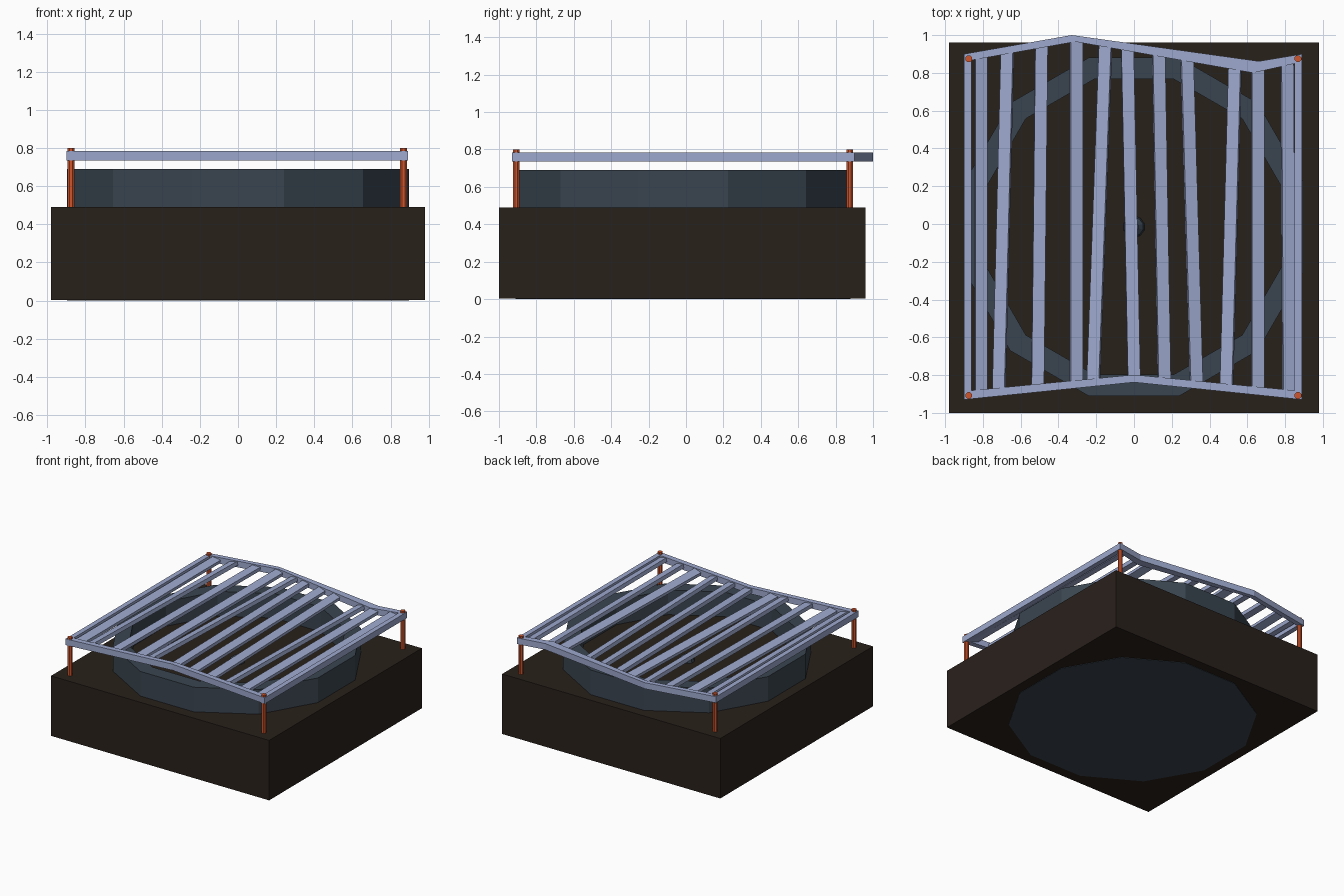
import bpy, bmesh, math
from mathutils import Vector, Matrix

if "Cube" in bpy.data.objects:
    bpy.data.objects.remove(bpy.data.objects["Cube"])


def material(name, rgb):
    m = bpy.data.materials.new(name)
    m.diffuse_color = (*rgb, 1)
    m.use_nodes = True
    m.node_tree.nodes["Principled BSDF"].inputs["Base Color"].default_value = m.diffuse_color
    return m


EARTH = material("dark_earth", (0.022, 0.015, 0.011))
IRON = material("dark_iron", (0.042, 0.06, 0.08))
STEEL = material("pale_steel", (0.34, 0.40, 0.62))
RUST = material("orange_rust", (0.62, 0.09, 0.025))


def finish(name, bm, mat):
    bmesh.ops.recalc_face_normals(bm, faces=bm.faces)
    me = bpy.data.meshes.new(name)
    bm.to_mesh(me)
    bm.free()
    me.materials.append(mat)
    ob = bpy.data.objects.new(name, me)
    bpy.context.collection.objects.link(ob)
    return ob


def prism(name, points, z0, z1, mat):
    bm = bmesh.new()
    face = bm.faces.new([bm.verts.new((x, y, z0)) for x, y in points])
    ext = bmesh.ops.extrude_face_region(bm, geom=[face], use_keep_orig=True)
    top = [v for v in ext["geom"] if isinstance(v, bmesh.types.BMVert)]
    bmesh.ops.translate(bm, verts=top, vec=(0, 0, z1 - z0))
    return finish(name, bm, mat)


def lathe(name, profile, sides, centre, mat):
    # closed surface from (radius, z) rings, capped at both ends
    bm = bmesh.new()
    rings = []
    for r, z in profile:
        angles = [2 * math.pi * (i + 0.5) / sides for i in range(sides)]
        rings.append([bm.verts.new((centre[0] + r * math.cos(a),
                                    centre[1] + r * math.sin(a), z)) for a in angles])
    for a, b in zip(rings, rings[1:]):
        for i in range(sides):
            j = (i + 1) % sides
            bm.faces.new((a[i], a[j], b[j], b[i]))
    bm.faces.new(rings[0])
    bm.faces.new(rings[-1])
    return finish(name, bm, mat)


def slat(name, a, b, width, height, roll):
    a, b = Vector(a), Vector(b)
    along = (b - a).normalized()
    side = along.cross(Vector((0, 0, 1))).normalized()
    side = Matrix.Rotation(roll, 3, along) @ side
    up = side.cross(along)
    bm = bmesh.new()
    bmesh.ops.create_cube(bm, size=1)
    for v in bm.verts:
        x, y, z = v.co
        v.co = (a + b) / 2 + side * x * width + along * y * (b - a).length + up * z * height
    return finish(name, bm, STEEL)


def y_on(path, x):
    for (x0, y0), (x1, y1) in zip(path, path[1:]):
        if x0 <= x <= x1:
            return y0 + (y1 - y0) * (x - x0) / (x1 - x0)


# Ground block
prism("ground_block", [(-0.98, -1), (0.98, -1), (0.98, 0.96), (-0.98, 0.96)], 0.003, 0.49, EARTH)

# Twelve-sided hollow pit ring with central post
C = (0, -0.015)
lathe("pit_ring", [(0.927, 0), (0.927, 0.69), (0.81, 0.69), (0.81, 0.35)], 12, C, IRON)
lathe("pit_centre_post", [(0.055, 0.35), (0.06, 0.48), (0.05, 0.52), (0.025, 0.54)], 10, C, IRON)

# Bent grate frame: outer and inner edges of each rail
Z0, Z1 = 0.735, 0.785
front_out = [(-0.9, -0.93), (0, -0.838), (0.89, -0.93)]
front_in = [(-0.9, -0.885), (0, -0.798), (0.89, -0.885)]
back_out = [(-0.9, 0.9), (-0.33, 1.0), (0.66, 0.862), (0.89, 0.9)]
back_in = [(-0.9, 0.86), (-0.31, 0.965), (0.63, 0.80), (0.89, 0.858)]
prism("grate_front_rail", front_out + front_in[::-1], Z0, Z1, STEEL)
prism("grate_back_rail", back_in + back_out[::-1], Z0, Z1, STEEL)
for side, x0, x1 in (("left", -0.9, -0.86), ("right", 0.85, 0.89)):
    prism("grate_%s_rail" % side, [(x0, -0.92), (x1, -0.92), (x1, 0.88), (x0, 0.88)], Z0, Z1, STEEL)

# Uneven slats: x at front, x at back, roll in degrees
slats = [(-0.81, -0.81, 14), (-0.715, -0.67, -14), (-0.51, -0.49, 4), (-0.305, -0.305, 12),
         (-0.215, -0.15, -14), (0.0, -0.035, 4), (0.16, 0.13, 12), (0.33, 0.28, 14),
         (0.49, 0.535, -14), (0.655, 0.655, 12), (0.82, 0.81, 14)]
for i, (xf, xb, roll) in enumerate(slats):
    slat("grate_slat_%d" % (i + 1), (xf, y_on(front_in, xf) - 0.015, 0.76),
         (xb, y_on(back_in, xb) + 0.015, 0.76), 0.066, 0.03, math.radians(roll))

# Corner posts
for x in (-0.875, 0.868):
    for y in (-0.908, 0.875):
        lathe("corner_post", [(0.019, 0.48), (0.019, 0.80)], 8, (x, y), RUST)
